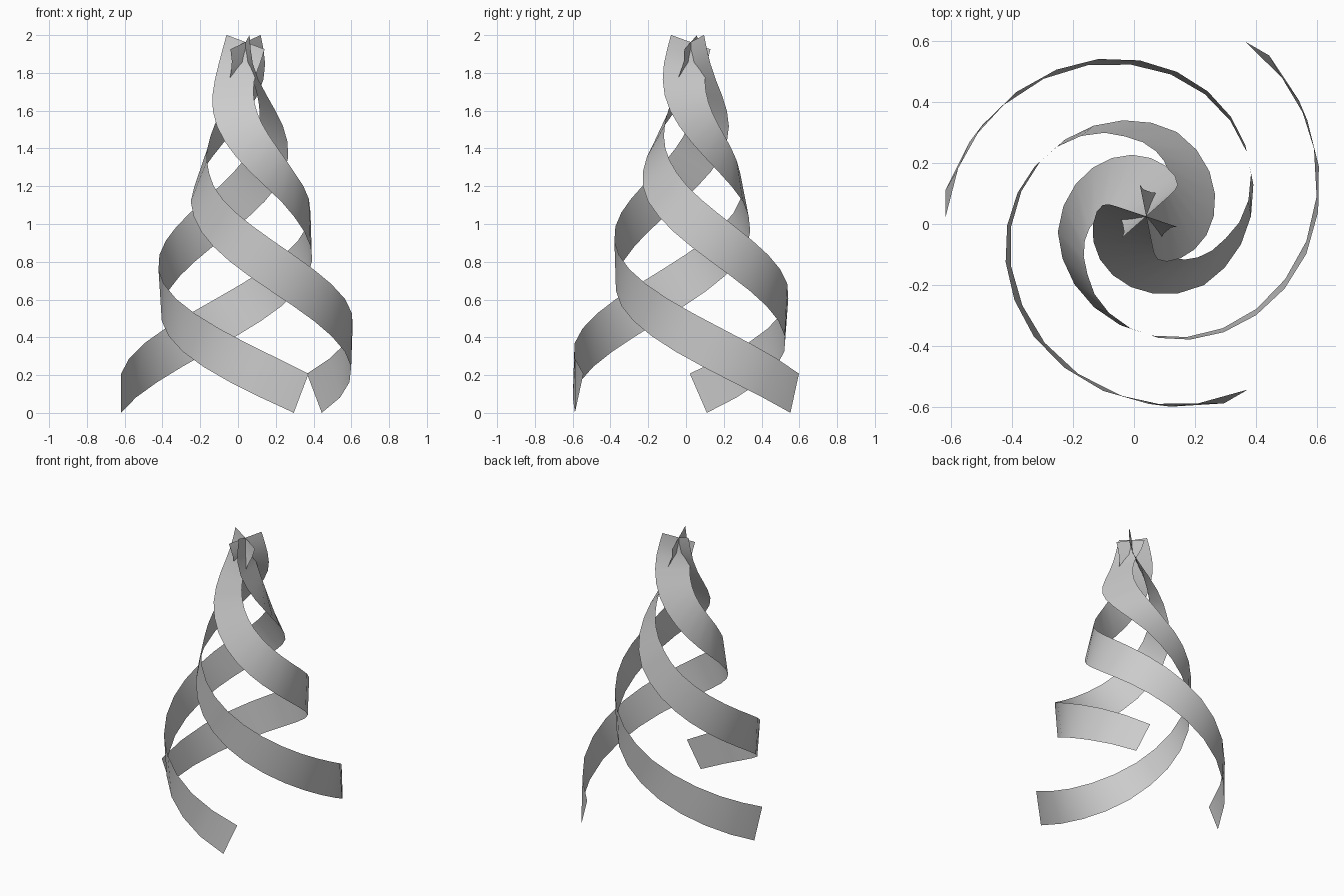
import bpy
from math import sin, cos, pi, radians
from mathutils import Vector

if "Cube" in bpy.data.objects:
    bpy.data.objects.remove(bpy.data.objects["Cube"])

STEPS = 25                      # 15 degrees per step
TOTAL = radians(375)
R0, Z0, Z1 = 0.66, 0.104, 1.963
HALF = 0.113                    # half the ribbon width
CENTRE = Vector((0.04, 0.025, 0))
K, C = R0 / TOTAL, (Z1 - Z0) / TOTAL
# (position along ribbon, how far the lower edge turns outward)
LEAN = [(0, 0.2), (0.08, -0.7), (0.2, -1), (0.3, -0.8), (0.42, -0.45),
        (0.56, 0.2), (0.75, 0.3), (0.9, 0.27), (1, 0.35)]


def lean(u):
    for (a, p), (b, q) in zip(LEAN, LEAN[1:]):
        if u <= b:
            return p + (q - p) * (u - a) / (b - a)
    return LEAN[-1][1]


def ribbon(name, start):
    verts = []
    for i in range(STEPS + 1):
        u = i / STEPS
        a = start - u * TOTAL
        r = R0 * (1 - u) ** 1.09
        radial = Vector((cos(a), sin(a), 0))
        ahead = Vector((sin(a), -cos(a), 0))
        z = Z0 + (Z1 - Z0) * u + 0.05 * sin(pi * u)
        p = CENTRE + radial * r + Vector((0, 0, z))
        # direction across the ribbon, at right angles to the path
        w = radial * (2 * K * C * lean(u)) + ahead * (C * r)
        w.z = 2 * K * K * lean(u) - r * r
        w = w.normalized() * HALF
        verts += [p + w, p - w]
    faces = [(2 * i, 2 * i + 1, 2 * i + 3, 2 * i + 2) for i in range(STEPS)]
    me = bpy.data.meshes.new(name)
    me.from_pydata(verts, [], faces)
    me.polygons.foreach_set("use_smooth", [True] * len(faces))
    ob = bpy.data.objects.new(name, me)
    bpy.context.collection.objects.link(ob)


# three equal spiral ribbons rising to a common tip
for n in range(3):
    ribbon(f"spiral_ribbon_{n + 1}", radians(56.5 + 120 * n))
